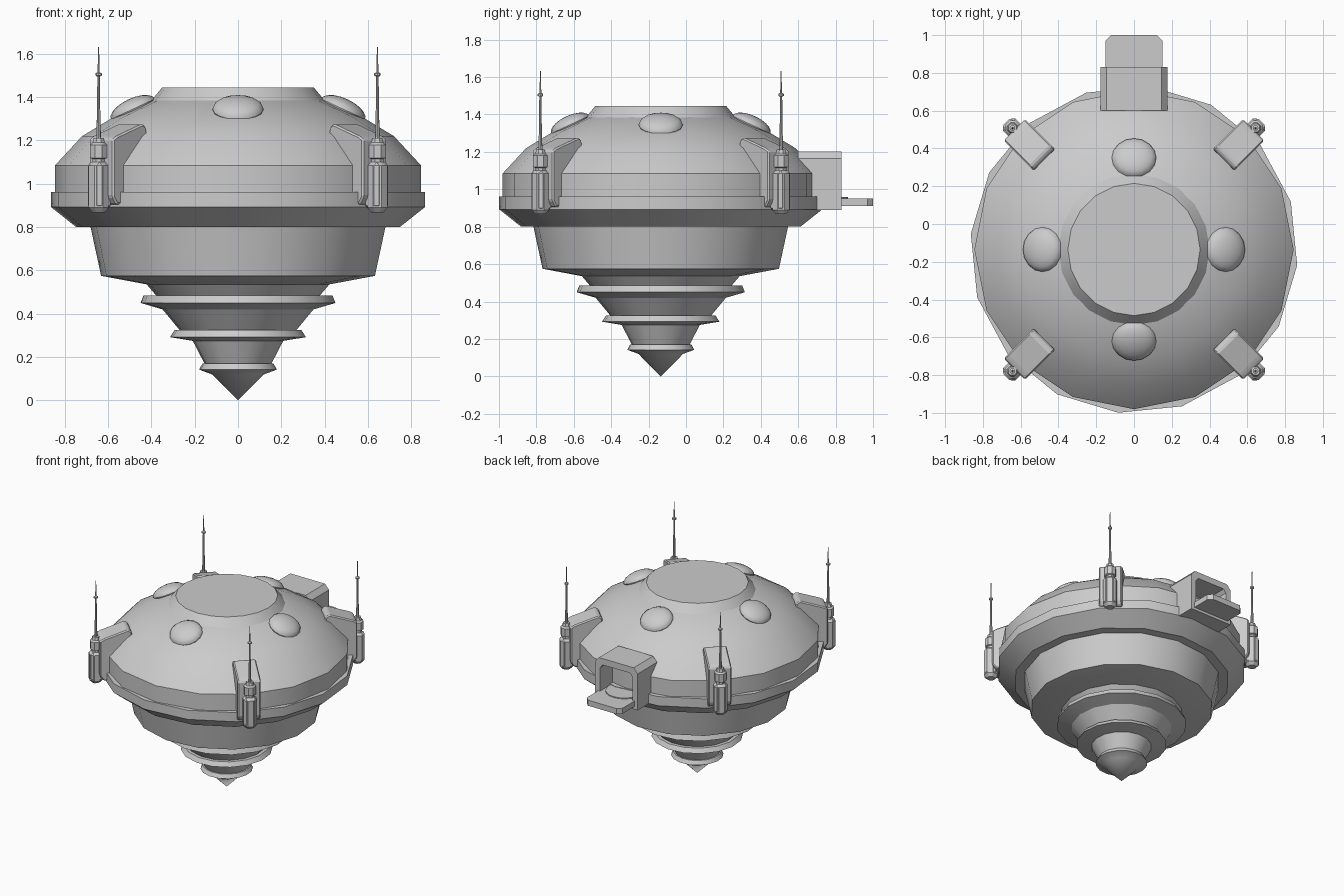
import bpy, bmesh, math
from mathutils import Matrix, Vector

if "Cube" in bpy.data.objects:
    bpy.data.objects.remove(bpy.data.objects["Cube"])

CENTRE = Matrix.Translation((0, -0.135, 0))   # hull axis

grey = bpy.data.materials.new("light_grey")
grey.use_nodes = True
grey.diffuse_color = (0.6, 0.6, 0.6, 1)
grey.node_tree.nodes["Principled BSDF"].inputs["Base Color"].default_value = (0.6, 0.6, 0.6, 1)


def finish(name, bm, matrix, smooth=True):
    bmesh.ops.recalc_face_normals(bm, faces=bm.faces)
    mesh = bpy.data.meshes.new(name)
    bm.to_mesh(mesh)
    bm.free()
    mesh.materials.append(grey)
    obj = bpy.data.objects.new(name, mesh)
    bpy.context.collection.objects.link(obj)
    obj.matrix_world = matrix
    if smooth:
        bpy.ops.object.select_all(action="DESELECT")
        obj.select_set(True)
        bpy.context.view_layer.objects.active = obj
        bpy.ops.object.shade_smooth_by_angle(angle=math.radians(30))
    return obj


def lathe(name, profile, sides, matrix=CENTRE, turn=0.0):
    """Revolve (radius, height) points; open ends are capped."""
    bm = bmesh.new()
    rings = []
    for r, z in profile:
        if r == 0:
            rings.append([bm.verts.new((0, 0, z))] * sides)
        else:
            angles = [math.radians(turn) + math.tau * i / sides for i in range(sides)]
            rings.append([bm.verts.new((r * math.cos(a), r * math.sin(a), z)) for a in angles])
    for low, high in zip(rings, rings[1:]):
        for i in range(sides):
            j = (i + 1) % sides
            bm.faces.new(dict.fromkeys((low[i], low[j], high[j], high[i])))
    for ring, (r, z) in ((rings[0], profile[0]), (rings[-1], profile[-1])):
        if r > 0:
            bm.faces.new(ring)
    return finish(name, bm, matrix)


def prism(name, outline, half, matrix, bevel=0.0):
    """Extrude an (x, z) outline along y, optionally bevelling every edge."""
    bm = bmesh.new()
    face = bm.faces.new([bm.verts.new((x, -half, z)) for x, z in outline])
    out = bmesh.ops.extrude_face_region(bm, geom=[face])
    verts = [v for v in out["geom"] if isinstance(v, bmesh.types.BMVert)]
    bmesh.ops.translate(bm, vec=(0, 2 * half, 0), verts=verts)
    if bevel:
        bmesh.ops.bevel(bm, geom=bm.edges[:], offset=bevel, segments=1, affect="EDGES")
    return finish(name, bm, matrix, False)


def box(x0, x1, z0, z1):
    return [(x0, z0), (x1, z0), (x1, z1), (x0, z1)]


# Hull
lathe("upper_dome", [(0.845, 0.93), (0.845, 1.085), (0.72, 1.22), (0.58, 1.305),
                     (0.40, 1.385), (0.3, 1.40)], 16)
lathe("top_hatch", [(0.40, 1.385), (0.35, 1.445)], 20)
lathe("rim", [(0.75, 0.80), (0.868, 0.893), (0.868, 0.962)], 16, turn=-5.5)
lathe("lower_drum", [(0.42, 0.535), (0.635, 0.575), (0.688, 0.82)], 16, turn=-5.5)

# Stepped lower cone with three flanges
lathe("drill_cone", [(0, 0), (0.12, 0.12), (0.18, 0.142), (0.165, 0.17), (0.155, 0.17),
                     (0.21, 0.275), (0.315, 0.292), (0.295, 0.324), (0.27, 0.324),
                     (0.35, 0.42), (0.452, 0.45), (0.438, 0.485), (0.38, 0.485),
                     (0.425, 0.537)], 16, turn=-5.5)

# Four blisters around the dome
for i, label in enumerate(("left", "back", "right", "front")):
    bm = bmesh.new()
    bmesh.ops.create_uvsphere(bm, u_segments=16, v_segments=10, radius=0.118)
    bmesh.ops.scale(bm, vec=(0.95, 1, 0.42), verts=bm.verts)
    place = (CENTRE @ Matrix.Rotation(i * math.pi / 2, 4, "Z")
             @ Matrix.Translation((0.485, 0, 1.345)) @ Matrix.Rotation(math.radians(25), 4, "Y"))
    finish("blister_" + label, bm, place)

# Four corner buttresses with antenna pods
FIN = [(0.6, 0.905), (0.87, 0.905), (0.895, 0.94), (0.895, 1.205),
       (0.87, 1.22), (0.70, 1.277), (0.675, 1.262), (0.665, 1.2), (0.6, 1.1)]
for i, label in enumerate(("back_left", "back_right", "front_right", "front_left")):
    spoke = CENTRE @ Matrix.Rotation(math.radians(45 + 90 * i), 4, "Z")
    prism("buttress_" + label, FIN, 0.08, spoke, 0.008)
    prism("pod_" + label, box(0.86, 0.95, 0.885, 1.10), 0.045, spoke, 0.016)
    mast = spoke @ Matrix.Translation((0.91, 0, 0))
    lathe("pod_core_" + label, [(0.03, 0.868), (0.05, 0.89), (0.05, 1.085), (0.03, 1.10),
                                (0.03, 1.115), (0.042, 1.12), (0.042, 1.18), (0.03, 1.19),
                                (0.024, 1.212)], 8, mast, 22.5)
    lathe("antenna_" + label, [(0.011, 1.2), (0.007, 1.36), (0.006, 1.495), (0.015, 1.5),
                               (0.015, 1.51), (0.005, 1.515), (0.002, 1.632)], 8, mast)

# Hangar shell: chamfered outside, rectangular opening
outer = [(-0.178, 0.89), (0.178, 0.89), (0.178, 1.165), (0.145, 1.203),
         (-0.145, 1.203), (-0.178, 1.165)]
inner = [(-0.135, 0.935), (0.135, 0.935), (0.135, 1.13), (0.115, 1.155),
         (-0.115, 1.155), (-0.135, 1.13)]
bm = bmesh.new()
loops = [[bm.verts.new((x, y, z)) for x, z in ring]
         for ring, y in ((outer, 0.6), (outer, 0.832), (inner, 0.832), (inner, 0.6))]
for a, b in zip(loops, loops[1:] + loops[:1]):
    for k in range(6):
        n = (k + 1) % 6
        bm.faces.new((a[k], a[n], b[n], b[k]))
finish("hangar_shell", bm, Matrix.Identity(4), False)

# Landing platform with clipped outer corners
bm = bmesh.new()
plan = [(-0.15, 0.62), (0.15, 0.62), (0.15, 0.97), (0.12, 1.0), (-0.12, 1.0), (-0.15, 0.97)]
face = bm.faces.new([bm.verts.new((x, y, 0.91)) for x, y in plan])
out = bmesh.ops.extrude_face_region(bm, geom=[face])
top = [v for v in out["geom"] if isinstance(v, bmesh.types.BMVert)]
bmesh.ops.translate(bm, vec=(0, 0, 0.042), verts=top)
finish("landing_platform", bm, Matrix.Identity(4), False)
lathe("landing_disc", [(0.13, 0.95), (0.13, 0.959)], 20, Matrix.Translation((0, 0.735, 0)))
